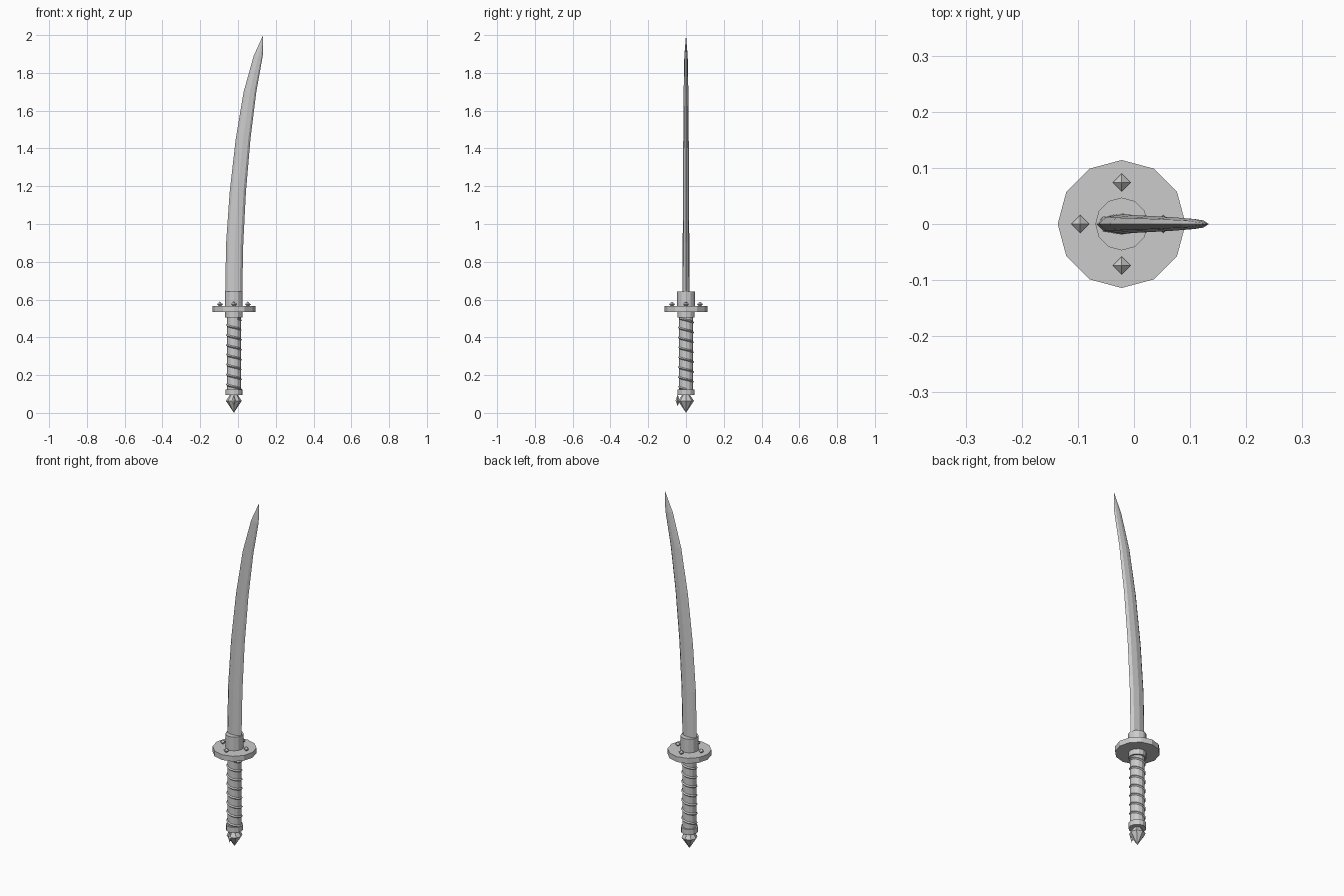
import bpy, bmesh
from math import sin, cos, pi

if "Cube" in bpy.data.objects:
    bpy.data.objects.remove(bpy.data.objects["Cube"])

CX = -0.022  # handle axis


def make(name, rings, closed_ends=True):
    """Skin a list of equal-length rings; a one-point ring makes a tip."""
    bm = bmesh.new()
    vr = [[bm.verts.new(p) for p in r] for r in rings]
    for a, b in zip(vr, vr[1:]):
        n = max(len(a), len(b))
        for i in range(n):
            j = (i + 1) % n
            if len(a) == 1:
                bm.faces.new((a[0], b[j], b[i]))
            elif len(b) == 1:
                bm.faces.new((a[i], a[j], b[0]))
            else:
                bm.faces.new((a[i], a[j], b[j], b[i]))
    for r in (vr[0], vr[-1]):
        if len(r) > 2:
            bm.faces.new(r)
    bmesh.ops.recalc_face_normals(bm, faces=bm.faces)
    me = bpy.data.meshes.new(name)
    bm.to_mesh(me)
    bm.free()
    ob = bpy.data.objects.new(name, me)
    bpy.context.collection.objects.link(ob)
    return ob


def lathe(name, profile, sides, x=CX, y=0.0):
    rings = []
    for r, z in profile:
        if r == 0:
            rings.append([(x, y, z)])
        else:
            rings.append([(x + r * cos(2 * pi * i / sides),
                           y + r * sin(2 * pi * i / sides), z) for i in range(sides)])
    return make(name, rings)


# Blade: flattened octagonal section, (z, left x, right x, half thickness)
stations = [(0.62, -0.068, 0.022, 0.019), (0.90, -0.063, 0.028, 0.0175),
            (1.17, -0.044, 0.042, 0.016), (1.45, -0.012, 0.066, 0.0145),
            (1.70, 0.030, 0.097, 0.0125), (1.89, 0.083, 0.131, 0.009)]
rings = []
for z, l, r, t in stations:
    c, h = (l + r) / 2, (r - l) / 2
    rings.append([(c + h * cos(i * pi / 4), t * sin(i * pi / 4), z) for i in range(8)])
rings.append([(0.133, 0, 2.0)])
make("blade", rings)

# Guard, collars and grip
for name, r, z0, z1 in [("blade_collar", 0.047, 0.56, 0.643),
                        ("guard", 0.114, 0.535, 0.565),
                        ("upper_grip_collar", 0.046, 0.505, 0.537),
                        ("grip", 0.037, 0.11, 0.51),
                        ("lower_grip_collar", 0.045, 0.095, 0.125)]:
    lathe(name, [(r, z0), (r, z1)], 12)

# Four studs on the guard
for i in range(4):
    a = i * pi / 2
    lathe("guard_stud_%d" % (i + 1), [(0, 0.560), (0.016, 0.575), (0, 0.589)], 4,
          CX + 0.074 * cos(a), 0.074 * sin(a))

# Cord spiralling round the grip
turns, steps, rad = 7.2, 12, 0.006
n = int(turns * steps)
rings = []
for k in range(n + 1):
    a = -2 * pi * k / steps
    z = 0.125 + 0.375 * k / n
    rings.append([(CX + (0.037 + rad * cos(b)) * cos(a),
                   (0.037 + rad * cos(b)) * sin(a), z + rad * sin(b))
                  for b in [j * pi / 2 for j in range(4)]])
make("grip_cord", rings)

# Pommel and the small pendant at its front
lathe("pommel", [(0, 0), (0.042, 0.064), (0.018, 0.1)], 8)
lathe("pendant", [(0, 0.035), (0.011, 0.065), (0, 0.1)], 4, CX, -0.044)
